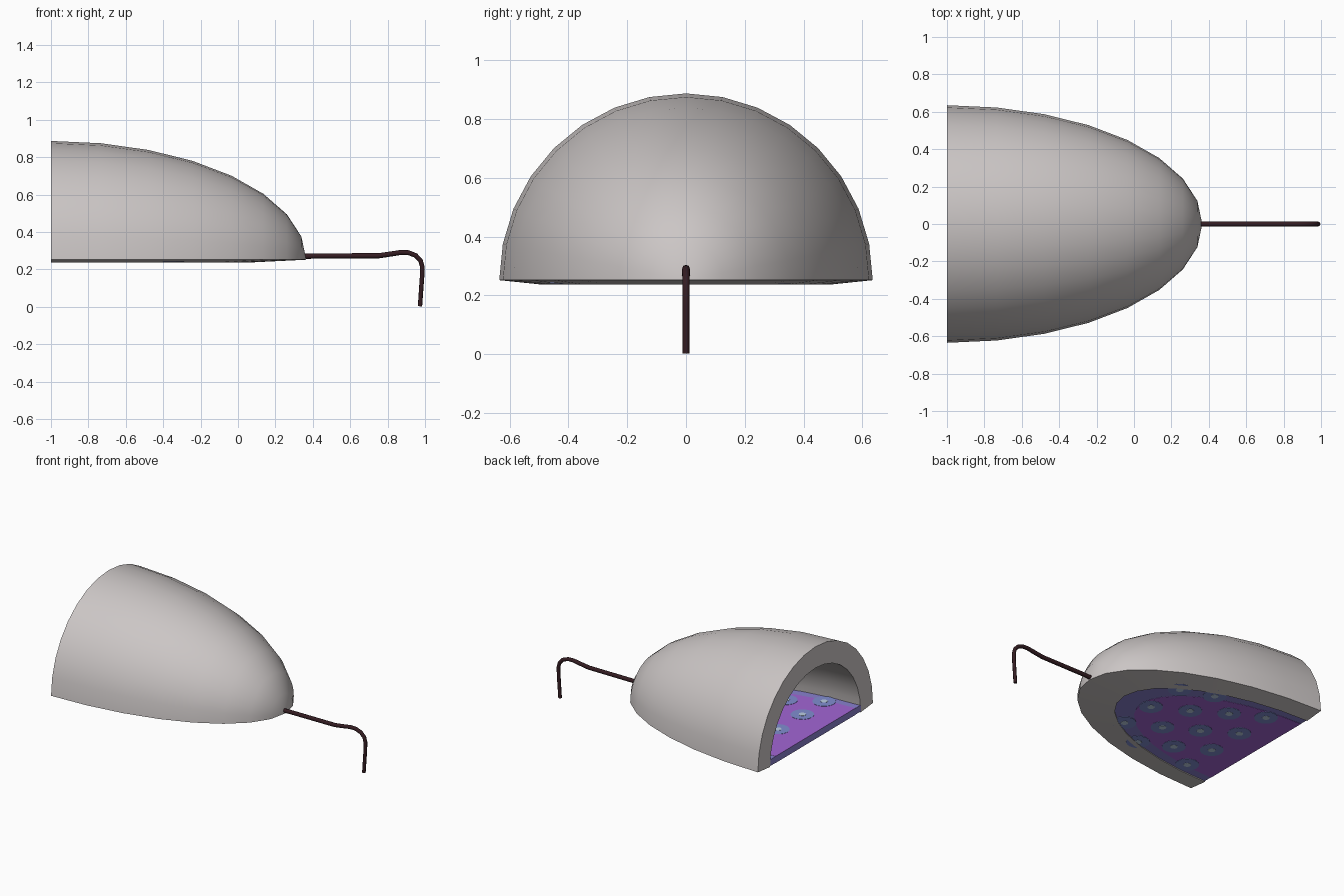
import bpy, bmesh, math

if "Cube" in bpy.data.objects:
    bpy.data.objects.remove(bpy.data.objects["Cube"])


def material(name, rgb):
    m = bpy.data.materials.new(name)
    m.diffuse_color = (*rgb, 1)
    m.use_nodes = True
    m.node_tree.nodes["Principled BSDF"].inputs["Base Color"].default_value = m.diffuse_color
    return m


GREY = material("warm grey", (0.60, 0.565, 0.56))
DARK = material("dark brown", (0.035, 0.012, 0.016))
PURPLE = material("purple", (0.36, 0.13, 0.66))
BLUE = material("periwinkle", (0.25, 0.22, 0.62))
HALO = material("soft blue", (0.22, 0.27, 0.64))
PALE = material("pale blue", (0.50, 0.62, 0.76))


def make_object(name, bm, mat, smooth=False):
    bmesh.ops.remove_doubles(bm, verts=bm.verts, dist=1e-5)
    bmesh.ops.recalc_face_normals(bm, faces=bm.faces)
    me = bpy.data.meshes.new(name)
    bm.to_mesh(me)
    bm.free()
    ob = bpy.data.objects.new(name, me)
    bpy.context.collection.objects.link(ob)
    me.materials.append(mat)
    if smooth:
        bpy.context.view_layer.objects.active = ob
        ob.select_set(True)
        bpy.ops.object.shade_smooth_by_angle(angle=math.radians(40))
        ob.select_set(False)
    return ob


def add_prism(bm, outline, z0, z1):
    """Flat plate with the given outline between two heights."""
    face = bm.faces.new([bm.verts.new((x, y, z0)) for x, y in outline])
    ext = bmesh.ops.extrude_face_region(bm, geom=[face], use_keep_orig=True)
    for v in ext["geom"]:
        if isinstance(v, bmesh.types.BMVert):
            v.co.z = z1


# Shell: thick quarter ellipsoid, open at the back
RINGS, SIDES = 8, 16
bm = bmesh.new()


def skin(a, b, z):
    rows = []
    for i in range(RINGS + 1):
        t = math.pi / 2 * i / RINGS
        rows.append([])
        for j in range(SIDES + 1):
            p = math.pi * j / SIDES
            r = b * math.cos(t) if i < RINGS else 0
            rows[-1].append(bm.verts.new((-1 + a * math.sin(t), r * math.cos(p), z + r * math.sin(p))))
    return rows


outer = skin(1.365, 0.635, 0.252)
inner = skin(1.08, 0.50, 0.238)
for rows in (outer, inner):
    for i in range(RINGS):
        for j in range(SIDES):
            q = [rows[i][j], rows[i + 1][j], rows[i + 1][j + 1], rows[i][j + 1]]
            bm.faces.new(q)
for j in range(SIDES):  # rim of the opening
    bm.faces.new((outer[0][j], outer[0][j + 1], inner[0][j + 1], inner[0][j]))
for i in range(RINGS):  # underside rim
    for j in (0, SIDES):
        bm.faces.new((outer[i][j], outer[i + 1][j], inner[i + 1][j], inner[i][j]))
make_object("shell", bm, GREY, True)

# Floor: half-ellipse plate with painted layers on both sides
BOTTOM, TOP = 0.244, 0.288


def half_ellipse(a, b, n=20):
    return [(-1 + a * math.cos(math.pi * (k / n - 0.5)),
             b * math.sin(math.pi * (k / n - 0.5))) for k in range(n + 1)]


def disc(x, y, r, n=16):
    return [(x + r * math.cos(math.tau * k / n), y + r * math.sin(math.tau * k / n)) for k in range(n)]


def painted(name, outlines, depth, mat):
    bm = bmesh.new()
    for o in outlines:
        add_prism(bm, o, TOP - 0.001, TOP + depth)
        add_prism(bm, o, BOTTOM - depth, BOTTOM + 0.001)
    make_object(name, bm, mat)


bm = bmesh.new()
add_prism(bm, half_ellipse(1.085, 0.505), BOTTOM, TOP)
make_object("floor", bm, BLUE)
painted("floor_centre", [half_ellipse(0.93, 0.44)], 0.0015, PURPLE)

# Spots in staggered columns
spots = []
for x, ys in ((-0.78, (-0.41, -0.17, 0.10, 0.36)), (-0.57, (-0.29, -0.03, 0.25)),
              (-0.36, (-0.39, -0.15, 0.12, 0.36)), (-0.14, (-0.26, 0.0, 0.28))):
    spots += [(x, y) for y in ys]
painted("spot_halos", [disc(x, y, 0.075) for x, y in spots], 0.003, HALO)
painted("spot_centres", [disc(x, y, 0.024, 10) for x, y in spots], 0.0045, PALE)

# Hooked rod at the nose
cu = bpy.data.curves.new("hooked_rod", "CURVE")
cu.dimensions = "3D"
cu.bevel_depth = 0.0145
cu.bevel_resolution = 2
cu.use_fill_caps = True
path = [(0.20, 0.262), (0.40, 0.272), (0.75, 0.273), (0.82, 0.283), (0.87, 0.291), (0.91, 0.290),
        (0.95, 0.275), (0.976, 0.248), (0.985, 0.215), (0.984, 0.16), (0.973, 0.003)]
sp = cu.splines.new("POLY")
sp.points.add(len(path) - 1)
for k, (pt, (x, z)) in enumerate(zip(sp.points, path)):
    pt.co = (x, 0, z, 1)
    pt.radius = 1.0 - 0.2 * k / (len(path) - 1)
sp.use_smooth = True
rod = bpy.data.objects.new("hooked_rod", cu)
bpy.context.collection.objects.link(rod)
cu.materials.append(DARK)
